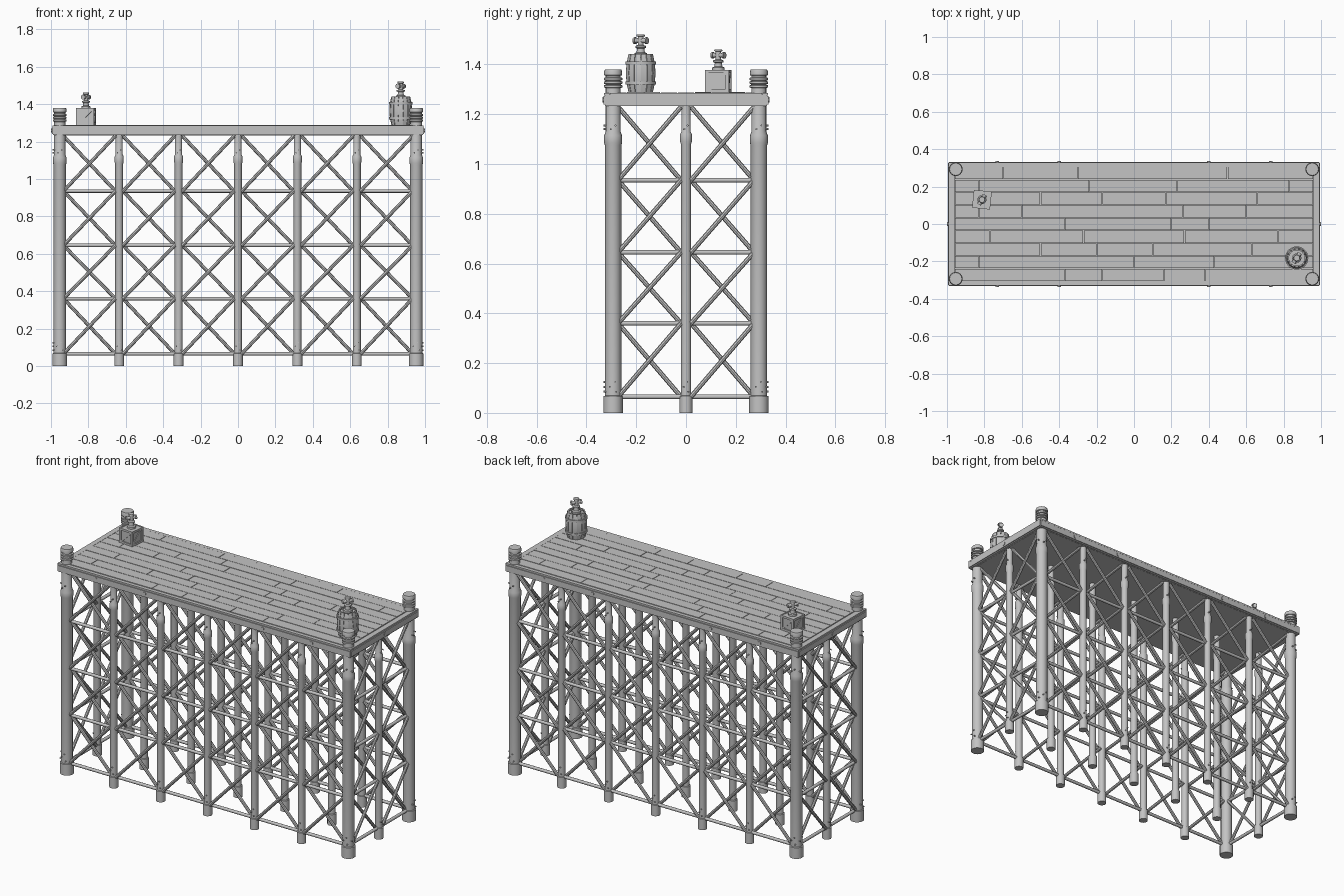
import bpy, bmesh, math, random
from mathutils import Vector, Matrix

random.seed(4)
cube = bpy.data.objects.get("Cube")
if cube:
    bpy.data.objects.remove(cube)

grey = bpy.data.materials.new("plain_grey")
grey.use_nodes = True
grey.diffuse_color = (0.55, 0.55, 0.55, 1)
grey.node_tree.nodes["Principled BSDF"].inputs["Base Color"].default_value = (0.55, 0.55, 0.55, 1)


def finish(name, bm):
    mesh = bpy.data.meshes.new(name)
    bmesh.ops.recalc_face_normals(bm, faces=bm.faces[:])
    bm.to_mesh(mesh)
    bm.free()
    mesh.materials.append(grey)
    ob = bpy.data.objects.new(name, mesh)
    bpy.context.collection.objects.link(ob)
    bpy.ops.object.select_all(action='DESELECT')
    ob.select_set(True)
    bpy.context.view_layer.objects.active = ob
    bpy.ops.object.shade_smooth_by_angle(angle=math.radians(40))
    return ob


def rod(bm, p, q, r, sides=10):
    p, q = Vector(p), Vector(q)
    turn = (q - p).to_track_quat('Z', 'Y').to_matrix().to_4x4()
    bmesh.ops.create_cone(bm, cap_ends=True, segments=sides, radius1=r, radius2=r,
                          depth=(q - p).length, matrix=Matrix.Translation((p + q) / 2) @ turn)


def box(bm, centre, size, frame=Matrix()):
    bmesh.ops.create_cube(bm, size=1, matrix=frame @ Matrix.Translation(centre) @ Matrix.Diagonal((*size, 1)))


def lathe(bm, x, y, profile, sides=16):
    rings = [[bm.verts.new((x + r * math.cos(math.tau * i / sides),
                            y + r * math.sin(math.tau * i / sides), z)) for i in range(sides)]
             for r, z in profile]
    for a, b in zip(rings, rings[1:]):
        for i in range(sides):
            j = (i + 1) % sides
            bm.faces.new((a[i], a[j], b[j], b[i]))
    bm.faces.new(rings[0][::-1])
    bm.faces.new(rings[-1])


END_X, SIDE_Y = 0.953, 0.293
columns = [END_X * i / 3 for i in range(-3, 4)]
rows = (-SIDE_Y, 0, SIDE_Y)
levels = (0.065, 0.36, 0.645, 0.935, 1.23)


def is_corner(x, y):
    return abs(x) > 0.9 and y != 0


# Posts with foot sleeves and upper collars
corner_posts, thin_posts = bmesh.new(), bmesh.new()
for x in columns:
    for y in rows:
        if is_corner(x, y):
            lathe(corner_posts, x, y, [(0.039, 0), (0.039, 0.067), (0.033, 0.069), (0.033, 1.075),
                                       (0.036, 1.085), (0.036, 1.115), (0.03, 1.13), (0.03, 1.355),
                                       (0.036, 1.357), (0.036, 1.372), (0.033, 1.38)])
            for z in (1.312, 1.327, 1.342):
                lathe(corner_posts, x, y, [(0.03, z - 0.007), (0.037, z - 0.004),
                                           (0.037, z + 0.004), (0.03, z + 0.007)])
        else:
            lathe(thin_posts, x, y, [(0.026, 0), (0.026, 0.067), (0.021, 0.069), (0.021, 1.08),
                                     (0.024, 1.09), (0.024, 1.12), (0.019, 1.13), (0.019, 1.235)], 14)
finish("corner_posts", corner_posts)
finish("thin_posts", thin_posts)

# Horizontal rails and crossed braces between neighbouring posts
rails, braces = bmesh.new(), bmesh.new()
bays = [((a, y), (b, y)) for y in (-SIDE_Y, SIDE_Y) for a, b in zip(columns, columns[1:])]
bays += [((x, a), (x, b)) for x in (-END_X, END_X) for a, b in zip(rows, rows[1:])]
for a, b in bays:
    a, b = Vector((*a, 0)), Vector((*b, 0))
    out = Vector((0, math.copysign(0.008, a.y), 0)) if a.y == b.y else Vector((math.copysign(0.008, a.x), 0, 0))
    step = (b - a).normalized() * 0.02
    for low, high in zip(levels, levels[1:]):
        up0, up1 = Vector((0, 0, low)), Vector((0, 0, high))
        rod(rails, a + up0, b + up0, 0.0095)
        rod(braces, a + step + up0 + out, b - step + up1 + out, 0.0095, 8)
        rod(braces, b - step + up0 - out, a + step + up1 - out, 0.0095, 8)
finish("rails", rails)
finish("cross_braces", braces)

# Nails near the feet and collars of the posts
nails = bmesh.new()
for x in columns:
    for y in rows:
        r = 0.033 if is_corner(x, y) else 0.021
        facings = []
        if y:
            facings.append(Vector((0, math.copysign(1, y), 0)))
        if abs(x) > 0.9:
            facings.append(Vector((math.copysign(1, x), 0, 0)))
        for d in facings:
            side = Vector((-d.y, d.x, 0))
            for z, s in ((0.085, 0.4), (0.105, -0.4), (0.125, 0.2), (1.14, -0.3), (1.155, 0.3)):
                p = Vector((x, y, z)) + side * s * r
                rod(nails, p, p + d * (r + 0.005), 0.004, 6)
finish("nails", nails)

# Deck base and edge beams
deck = bmesh.new()
box(deck, (0, 0, 1.253), (1.95, 0.63, 0.04))
finish("deck_base", deck)

beams = bmesh.new()
for s in (-1, 1):
    box(beams, (0, s * 0.315, 1.257), (1.99, 0.034, 0.046))
    box(beams, (s * 0.977, 0, 1.257), (0.036, 0.66, 0.046))
bmesh.ops.bevel(beams, geom=beams.edges[:], offset=0.006, segments=2, affect='EDGES')
finish("edge_beams", beams)

# Planks in staggered rows
joints = [(-.7, -.3, .5), (-.83, -.24, .23, .83), (-.5, -.17, .17, .66), (-.83, -.6, .26, .6),
          (-.37, .2, .4), (-.77, -.27, .27, .77), (-.5, -.2, .1, .63), (-.83, 0, .43),
          (-.37, -.17, .16, .38)]
planks = bmesh.new()
width = 0.068
for i, cuts in enumerate(joints):
    ends = (-0.958, *cuts, 0.958)
    for a, b in zip(ends, ends[1:]):
        box(planks, ((a + b) / 2, (4 - i) * width, 1.279),
            (b - a - 0.003, width - 0.003, 0.018 + random.uniform(-0.001, 0.001)))
finish("deck_planks", planks)

# Thin border boards around the planks
border = bmesh.new()
for s in (-1, 1):
    box(border, (0, s * 0.319, 1.281), (1.984, 0.022, 0.01))
    box(border, (s * 0.976, 0, 1.281), (0.032, 0.612, 0.01))
finish("deck_border", border)

# Bolts on the edge beams
bolts = bmesh.new()
for s in (-1, 1):
    for x in (-0.73, -0.4, 0.4, 0.73):
        rod(bolts, (x, s * 0.32, 1.258), (x, s * 0.336, 1.258), 0.011, 6)
    rod(bolts, (s * 0.98, 0, 1.258), (s * 0.999, 0, 1.258), 0.011, 6)
finish("beam_bolts", bolts)

# Barrel with separate staves, lid and hoops
BX, BY = 0.87, -0.182
barrel, staves = bmesh.new(), 14
shape = [(0.05, 1.288), (0.058, 1.325), (0.061, 1.365), (0.058, 1.405), (0.05, 1.442)]
lathe(barrel, BX, BY, [(r - 0.005, min(z, 1.43)) for r, z in shape], 28)
for k in range(staves):
    left, right = [math.tau * (k + e) / staves for e in (0.05, 0.95)]
    grid = [[barrel.verts.new((BX + q * math.cos(t), BY + q * math.sin(t), z))
             for q, t in ((r - 0.008, left), (r, left), (r, right), (r - 0.008, right))] for r, z in shape]
    for a, b in zip(grid, grid[1:]):
        for i in range(4):
            j = (i + 1) % 4
            barrel.faces.new((a[i], a[j], b[j], b[i]))
    barrel.faces.new(grid[0])
    barrel.faces.new(grid[-1])
finish("barrel", barrel)
hoops = bmesh.new()
for z, r in ((1.325, 0.06), (1.405, 0.06)):
    lathe(hoops, BX, BY, [(r - 0.005, z - 0.006), (r + 0.002, z - 0.006),
                          (r + 0.002, z + 0.006), (r - 0.005, z + 0.006)], 28)
finish("barrel_hoops", hoops)

# Crate with framed faces and diagonal slats
CRATE = Matrix.Translation((-0.813, 0.13, 1.333)) @ Matrix.Rotation(math.radians(-6), 4, 'Z')
crate = bmesh.new()
box(crate, (0, 0, 0), (0.084, 0.084, 0.086), CRATE)
for k in range(4):
    face = CRATE @ Matrix.Rotation(k * math.pi / 2, 4, 'Z') @ Matrix.Translation((0, -0.044, 0))
    for s in (-1, 1):
        box(crate, (0, 0, s * 0.039), (0.096, 0.008, 0.013), face)
        box(crate, (s * 0.041, 0, 0), (0.013, 0.008, 0.07), face)
    box(crate, (0, 0.001, 0), (0.1, 0.006, 0.01), face @ Matrix.Rotation(-math.pi / 4, 4, 'Y'))
finish("crate", crate)


# Small fittings standing on the barrel and the crate
def fitting(name, x, y, z, scale):
    bm = bmesh.new()
    lathe(bm, x, y, [(r * scale, z + h * scale) for r, h in
                     ((0.026, -0.012), (0.026, 0.008), (0.017, 0.012), (0.015, 0.028), (0.022, 0.031),
                      (0.022, 0.038), (0.012, 0.042), (0.012, 0.076), (0.018, 0.078), (0.016, 0.085))], 12)
    arm = Vector((math.cos(1.0), math.sin(1.0), 0)) * 0.032 * scale
    hub = Vector((x, y, z + 0.06 * scale))
    rod(bm, hub - arm, hub + arm, 0.01 * scale)
    for s in (-1, 1):
        rod(bm, hub + arm * s * 0.75, hub + arm * s, 0.014 * scale)
    finish(name, bm)


fitting("barrel_fitting", BX, BY, 1.437, 0.98)
fitting("crate_fitting", -0.813, 0.13, 1.38, 0.95)
